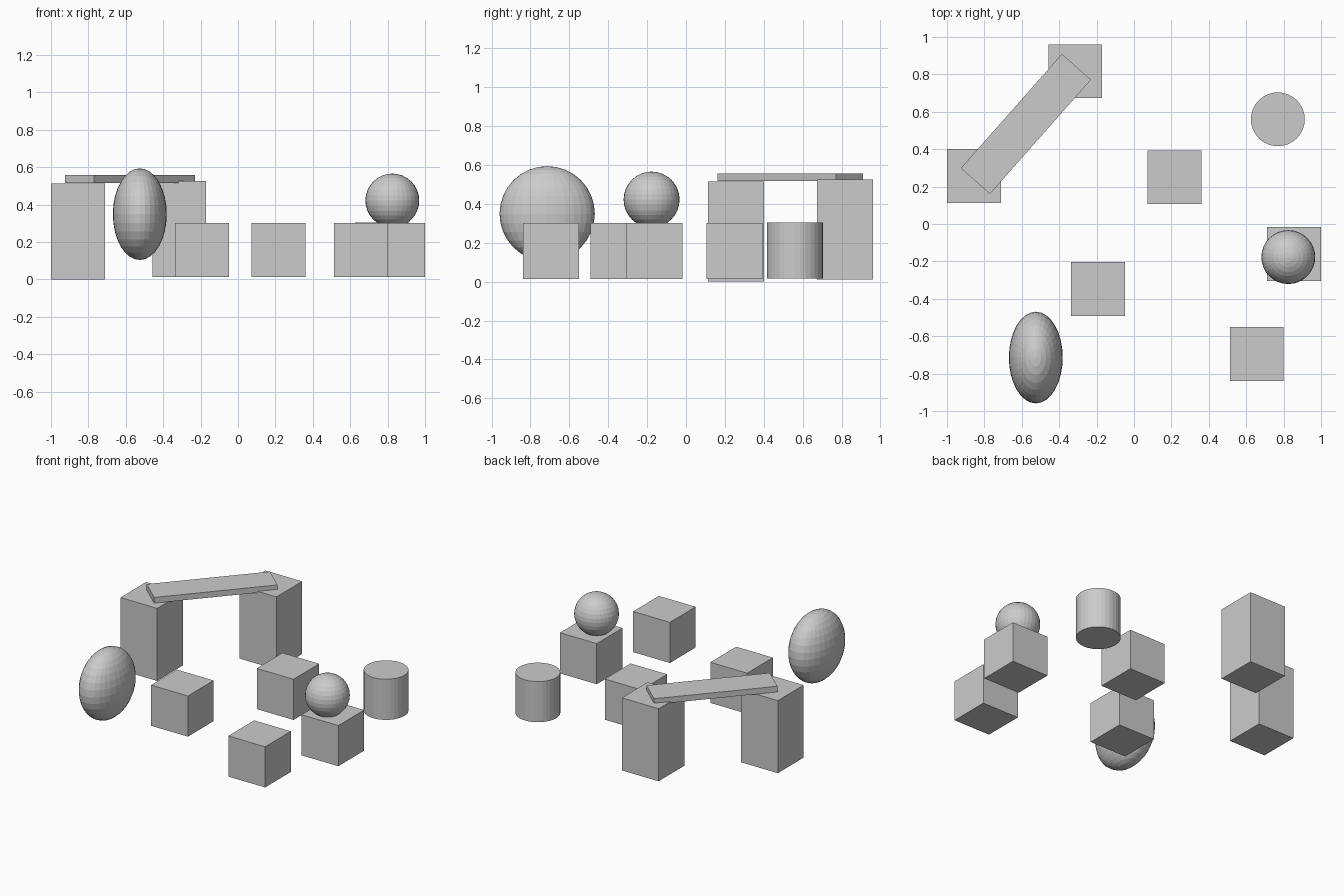
import bpy
import math

if "Cube" in bpy.data.objects:
    bpy.data.objects.remove(bpy.data.objects["Cube"])

S = 0.288  # common block width


def box(name, loc, size, turn=0.0):
    bpy.ops.mesh.primitive_cube_add(size=1, location=loc, rotation=(0, 0, turn))
    ob = bpy.context.object
    ob.name = name
    ob.scale = size
    return ob


def ball(name, loc, radii):
    bpy.ops.mesh.primitive_uv_sphere_add(segments=32, ring_count=16, radius=1, location=loc)
    ob = bpy.context.object
    ob.name = name
    ob.scale = radii
    return ob


# Four low cubes
for i, (x, y) in enumerate([(-0.193, -0.347), (0.217, 0.25), (0.656, -0.695), (0.856, -0.161)]):
    box(f"cube_block_{i + 1}", (x, y, 0.157), (S, S, S))

# Two tall pillars carrying a diagonal plank
box("pillar_left", (-0.856, 0.256, 0.257), (S, S, 0.514))
box("pillar_back", (-0.314, 0.817, 0.269), (S, S, 0.514))
box("plank", (-0.578, 0.535, 0.537), (0.815, 0.208, 0.041), math.radians(48.5))

# Ball resting on a cube, and a flattened disc-like ball
ball("ball", (0.825, -0.177, 0.422), (0.144, 0.144, 0.144))
ball("flattened_ball", (-0.525, -0.714, 0.349), (0.144, 0.245, 0.245))

# Upright cylinder
bpy.ops.mesh.primitive_cylinder_add(vertices=32, radius=0.144, depth=S, location=(0.769, 0.56, 0.16))
bpy.context.object.name = "cylinder"
